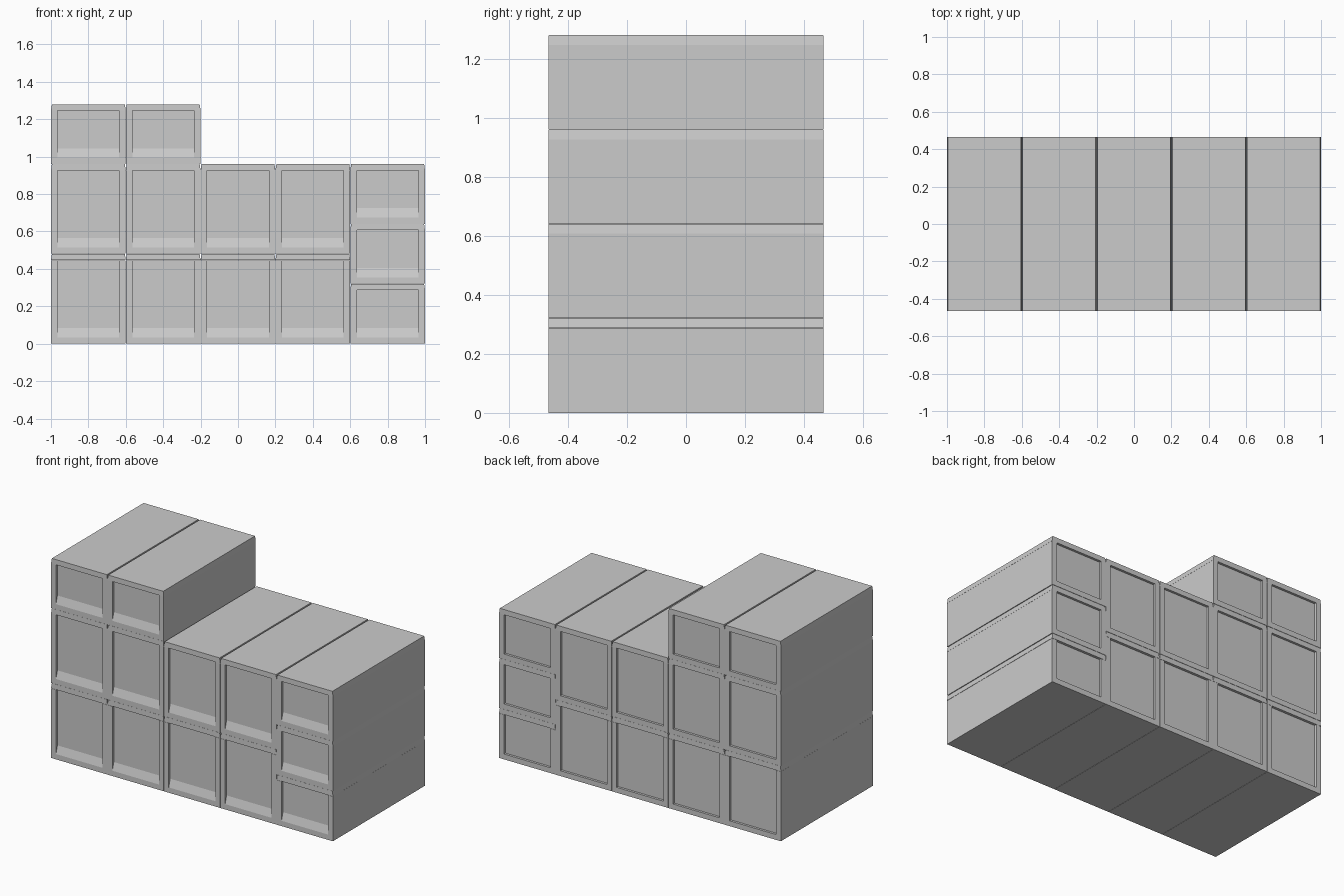
import bpy, bmesh

if "Cube" in bpy.data.objects:
    bpy.data.objects.remove(bpy.data.objects["Cube"])

W, D = 0.2, 0.466          # half width and half depth of one box
LID = 0.033                # lid height
EDGE = 0.035               # frame around the recessed panels
REC = 0.015                # panel recess


def link(name, mesh, loc=(0, 0, 0)):
    ob = bpy.data.objects.new(name, mesh)
    ob.location = loc
    bpy.context.collection.objects.link(ob)
    return ob


def block(name, w0, d0, z0, w1, d1, z1):
    """Box whose top may be smaller than its bottom."""
    me = bpy.data.meshes.new(name)
    bm = bmesh.new()
    bmesh.ops.create_cube(bm, size=2)
    for v in bm.verts:
        w, d, z = (w1, d1, z1) if v.co.z > 0 else (w0, d0, z0)
        v.co = (v.co.x * w, v.co.y * d, z)
    bm.to_mesh(me)
    bm.free()
    return me


def prism(name, profile, half):
    """Extrude a (y, z) profile along x."""
    me = bpy.data.meshes.new(name)
    bm = bmesh.new()
    f = bm.faces.new([bm.verts.new((-half, y, z)) for y, z in profile])
    ext = bmesh.ops.extrude_face_region(bm, geom=[f])
    for v in ext['geom']:
        if isinstance(v, bmesh.types.BMVert):
            v.co.x = half
    bmesh.ops.recalc_face_normals(bm, faces=bm.faces)
    bm.to_mesh(me)
    bm.free()
    return me


def body_mesh(height):
    """Drawer body with recessed front and back panels."""
    top = height - LID
    body = link("body_base", block("body", W - .0008, D, 0.001, W - .0008, D, top))
    e = 0.03
    # front recess has a sloping pull at the bottom, back recess a plain step
    front = [(-D - e, EDGE - 0.05 * e / REC), (-D + REC, EDGE + 0.05),
             (-D + REC, top + e), (-D - e, top + e)]
    back = [(D + e, EDGE), (D - REC, EDGE), (D - REC, top + e), (D + e, top + e)]
    cutters = []
    for prof in (front, back):
        c = link("panel_cutter", prism("panel_cutter", prof, W - EDGE))
        c.hide_render = True
        m = body.modifiers.new("recess", 'BOOLEAN')
        m.operation, m.solver, m.object = 'DIFFERENCE', 'EXACT', c
        cutters.append(c)
    bpy.context.view_layer.update()
    dg = bpy.context.evaluated_depsgraph_get()
    me = bpy.data.meshes.new_from_object(body.evaluated_get(dg))
    for ob in cutters + [body]:
        bpy.data.objects.remove(ob)
    return me


TALL, SHORT = 0.48, 0.32
bodies = {h: body_mesh(h) for h in (TALL, SHORT)}
lid = block("lid", W, D, -LID, W - 0.005, D - 0.001, 0)

# Stack the boxes column by column, left to right
columns = [[TALL, TALL, SHORT]] * 2 + [[TALL, TALL]] * 2 + [[SHORT] * 3]
for i, col in enumerate(columns):
    x, z = -0.8 + 0.4 * i, 0
    for j, h in enumerate(col):
        link(f"box_body_{i}_{j}", bodies[h], (x, 0, z if j else -0.001))
        z += h
        link(f"box_lid_{i}_{j}", lid, (x, 0, z))
